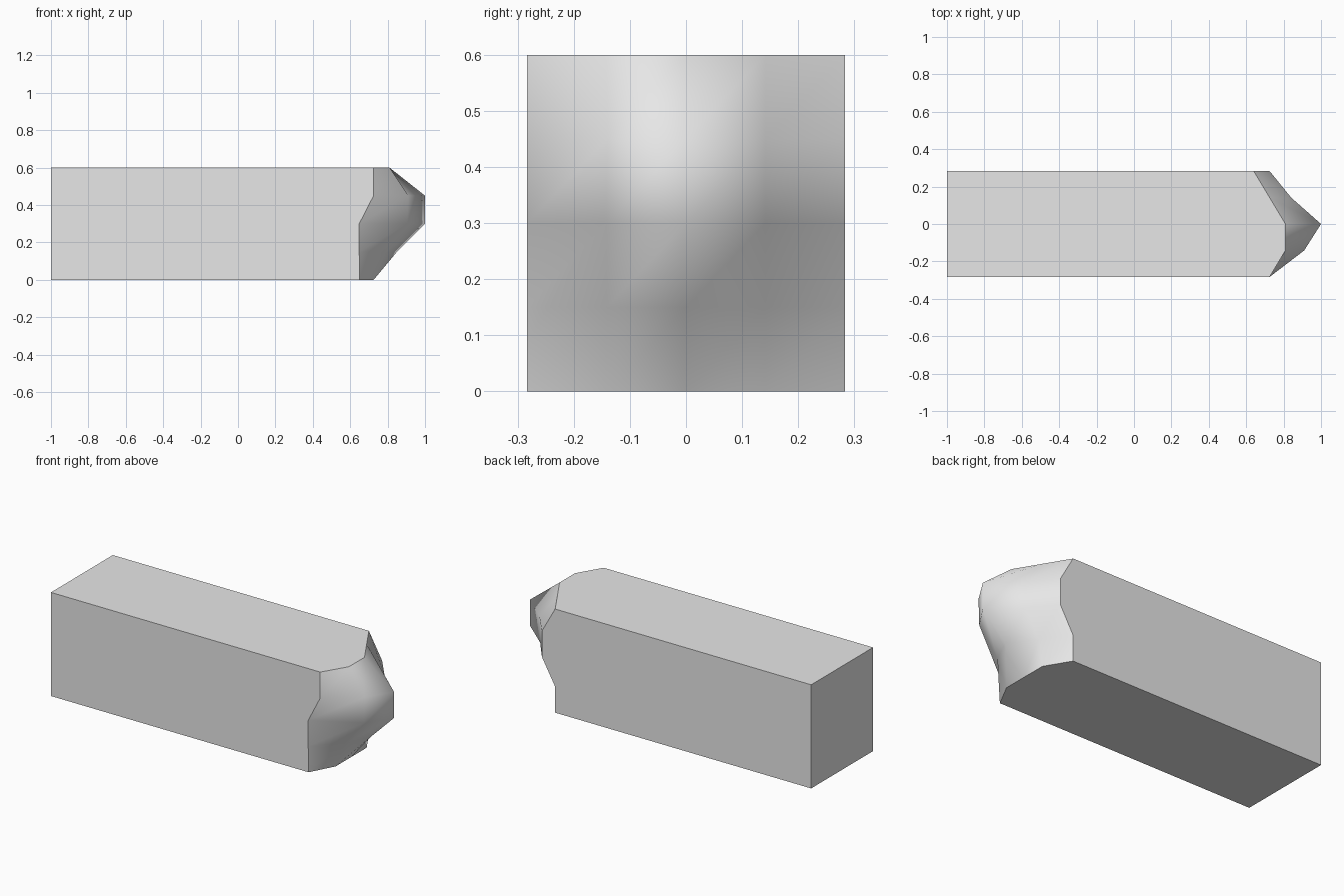
import bpy
import bmesh

if "Cube" in bpy.data.objects:
    bpy.data.objects.remove(bpy.data.objects["Cube"], do_unlink=True)

# Plain grey material
GREY = (0.8, 0.8, 0.8, 1.0)
grey = bpy.data.materials.new("plain_grey")
grey.use_nodes = True
grey.diffuse_color = GREY
grey.node_tree.nodes["Principled BSDF"].inputs["Base Color"].default_value = GREY

# Reach of the broken end: rows from bottom to top, columns from front to back
HALF_WIDTH, HEIGHT = 0.283, 0.6
REACH = [
    [0.65, 0.725, 0.725, 0.725, 0.64],
    [0.648, 0.785, 0.85, 0.75, 0.64],
    [0.648, 0.905, 1.0, 0.835, 0.725],
    [0.725, 0.91, 1.0, 0.84, 0.725],
    [0.725, 0.81, 0.81, 0.725, 0.64],
]
N = len(REACH)

bm = bmesh.new()

# Jagged end as a smooth grid
grid = [[bm.verts.new((x, HALF_WIDTH * (2 * c / (N - 1) - 1), HEIGHT * r / (N - 1)))
         for c, x in enumerate(row)] for r, row in enumerate(REACH)]
for r in range(N - 1):
    for c in range(N - 1):
        face = bm.faces.new((grid[r][c], grid[r][c + 1], grid[r + 1][c + 1], grid[r + 1][c]))
        face.smooth = True

# Straight sides run from each rim to the square far end
rims = [
    grid[0],                          # bottom
    [row[-1] for row in grid],        # back
    grid[-1][::-1],                   # top
    [row[0] for row in grid][::-1],   # front
]
far = [bm.verts.new((-1, rim[0].co.y, rim[0].co.z)) for rim in rims]
for i, rim in enumerate(rims):
    bm.faces.new([far[i], far[(i + 1) % 4]] + rim[::-1])
bm.faces.new(far)

# Keep every edge of the flat faces crisp
bmesh.ops.recalc_face_normals(bm, faces=bm.faces)
for edge in bm.edges:
    edge.smooth = all(f.smooth for f in edge.link_faces)

mesh = bpy.data.meshes.new("broken_beam")
bm.to_mesh(mesh)
bm.free()
mesh.materials.append(grey)
beam = bpy.data.objects.new("broken_beam", mesh)
bpy.context.collection.objects.link(beam)
